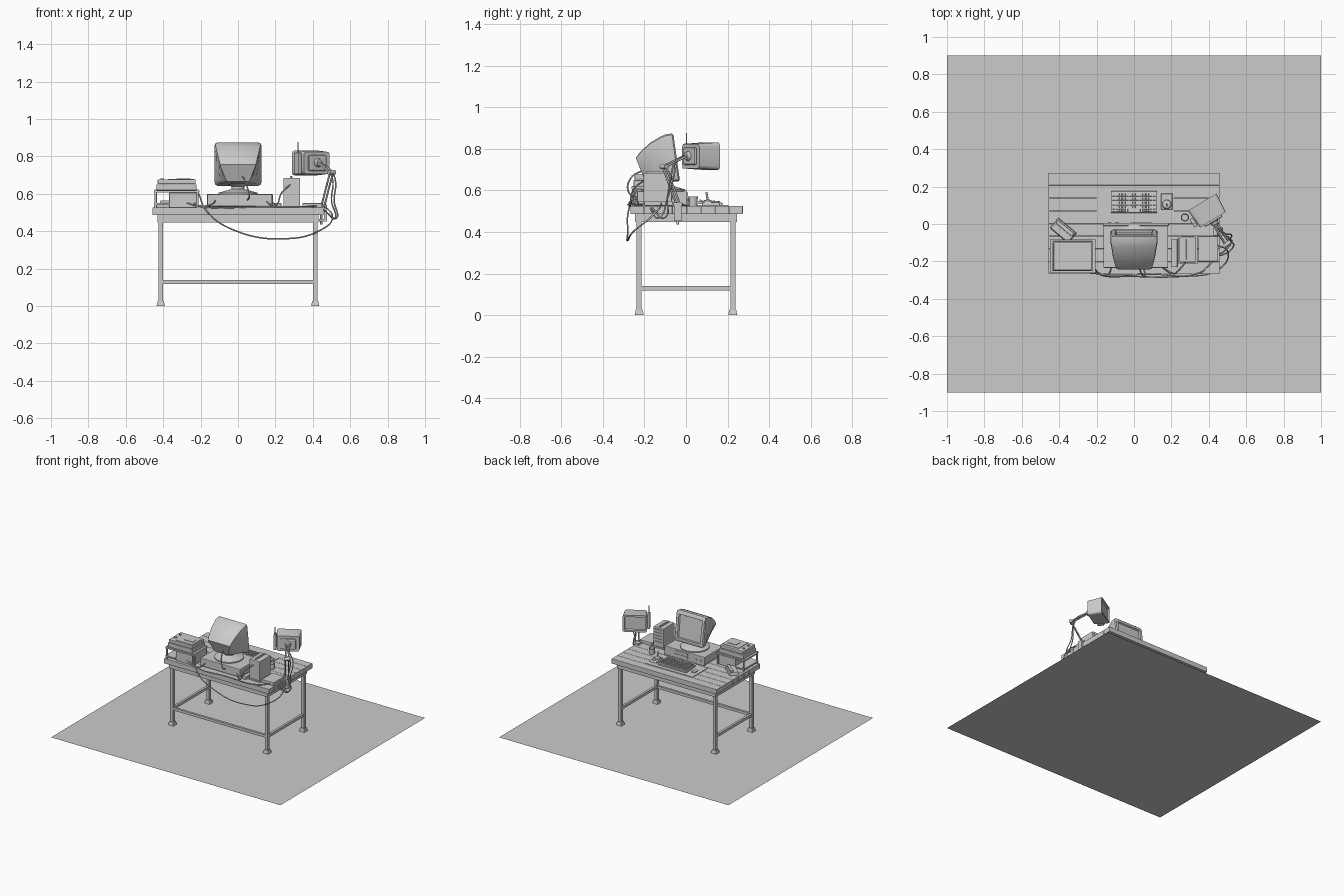
import bpy, bmesh, math
from mathutils import Vector, Matrix


def finish(name, bm, smooth=False):
    bmesh.ops.recalc_face_normals(bm, faces=bm.faces)
    me = bpy.data.meshes.new(name)
    bm.to_mesh(me)
    bm.free()
    ob = bpy.data.objects.new(name, me)
    bpy.context.collection.objects.link(ob)
    if smooth:
        for o in bpy.context.selected_objects:
            o.select_set(False)
        ob.select_set(True)
        bpy.context.view_layer.objects.active = ob
        bpy.ops.object.shade_smooth_by_angle(angle=math.radians(35))
    return ob


def box(name, x, y, z, bevel=0.0, taper=1.0, mat=None):
    """Box from (min, max) ranges, optional bevel, top taper and transform."""
    bm = bmesh.new()
    bmesh.ops.create_cube(bm, size=1)
    for v in bm.verts:
        k = taper if v.co.z > 0 else 1
        v.co = Vector(((x[0] + x[1]) / 2 + v.co.x * k * (x[1] - x[0]),
                       (y[0] + y[1]) / 2 + v.co.y * k * (y[1] - y[0]),
                       (z[0] + z[1]) / 2 + v.co.z * (z[1] - z[0])))
    if bevel:
        bmesh.ops.bevel(bm, geom=bm.edges[:], offset=bevel, segments=2, profile=0.5, affect='EDGES')
    if mat:
        bm.transform(mat)
    return finish(name, bm)


def rod(name, a, b, r, r2=None, seg=12):
    """Cylinder or cone between two points."""
    a, b = Vector(a), Vector(b)
    bm = bmesh.new()
    bmesh.ops.create_cone(bm, cap_ends=True, segments=seg, radius1=r,
                          radius2=r if r2 is None else r2, depth=(b - a).length)
    bm.transform(Matrix.Translation((a + b) / 2) @ (b - a).to_track_quat('Z', 'Y').to_matrix().to_4x4())
    return finish(name, bm, True)


def lathe(name, profile, loc, seg=24):
    bm = bmesh.new()
    vs = [bm.verts.new((r, 0, z)) for r, z in profile]
    es = [bm.edges.new(p) for p in zip(vs, vs[1:])]
    bmesh.ops.spin(bm, geom=vs + es, cent=(0, 0, 0), axis=(0, 0, 1), angle=math.tau, steps=seg)
    bmesh.ops.remove_doubles(bm, verts=bm.verts, dist=1e-5)
    bm.transform(Matrix.Translation(loc))
    return finish(name, bm, True)


def cable(name, pts, r=0.004):
    cu = bpy.data.curves.new(name, 'CURVE')
    cu.dimensions = '3D'
    cu.bevel_depth, cu.bevel_resolution, cu.resolution_u = r, 1, 6
    sp = cu.splines.new('BEZIER')
    sp.bezier_points.add(len(pts) - 1)
    for bp, p in zip(sp.bezier_points, pts):
        bp.co = p
        bp.handle_left_type = bp.handle_right_type = 'AUTO'
    ob = bpy.data.objects.new(name, cu)
    bpy.context.collection.objects.link(ob)


# Floor sheet
bm = bmesh.new()
bmesh.ops.create_grid(bm, x_segments=1, y_segments=1, size=1)
bm.transform(Matrix.Diagonal((1, 0.9, 1, 1)))
finish("floor_sheet", bm)

# Desk: planks, apron, legs, feet, stretchers
for i in range(8):
    y = -0.268 + i * 0.0678
    box("desk_plank", (-0.458, 0.458), (y, y + 0.0665), (0.487, 0.526), 0.002)
for s in (-1, 1):
    box("long_apron", (-0.43, 0.43), (s * 0.234 - 0.011, s * 0.234 + 0.011), (0.447, 0.488))
    box("side_apron", (s * 0.419 - 0.011, s * 0.419 + 0.011), (-0.224, 0.224), (0.447, 0.488))
    box("side_stretcher", (s * 0.413 - 0.009, s * 0.413 + 0.009), (-0.225, 0.225), (0.118, 0.139))
    for t in (-1, 1):
        x, y = s * 0.413, t * 0.225
        box("desk_leg", (x - 0.012, x + 0.012), (y - 0.012, y + 0.012), (0.02, 0.487))
        box("leg_foot", (x - 0.022, x + 0.022), (y - 0.022, y + 0.022), (0, 0.027), 0, 0.75)
box("rear_stretcher", (-0.413, 0.413), (-0.234, -0.216), (0.118, 0.139))

# Desktop computer case with front details
box("computer_case", (-0.163, 0.183), (-0.235, -0.005), (0.533, 0.597), 0.004)
box("case_front", (-0.166, 0.186), (-0.01, 0.006), (0.53, 0.6), 0.003)
for x in (-0.14, 0.16):
    for y in (-0.2, -0.04):
        box("case_foot", (x - 0.012, x + 0.012), (y - 0.012, y + 0.012), (0.526, 0.534))
for z in (0.55, 0.575):
    box("drive_slot", (-0.02, 0.1), (0.004, 0.009), (z, z + 0.014))
for x in (-0.13, -0.09):
    rod("case_button", (x, 0.004, 0.565), (x, 0.012, 0.565), 0.008)

# Monitor stand and lofted monitor shell
lathe("monitor_stand", [(0, 0.597), (0.105, 0.597), (0.105, 0.605), (0.06, 0.618), (0.035, 0.625),
                        (0.035, 0.638), (0.06, 0.655), (0, 0.662)], (0, -0.11, 0))
# each section: bottom y, z, half width, then top y, z, half width
sections = [(-0.030, 0.652, 0.118, -0.060, 0.866, 0.122), (-0.036, 0.643, 0.126, -0.068, 0.874, 0.127),
            (-0.068, 0.643, 0.126, -0.098, 0.870, 0.127), (-0.085, 0.652, 0.116, -0.125, 0.858, 0.122),
            (-0.140, 0.656, 0.095, -0.172, 0.830, 0.116), (-0.185, 0.660, 0.072, -0.218, 0.788, 0.106),
            (-0.205, 0.665, 0.060, -0.242, 0.757, 0.098)]
bm = bmesh.new()
rings = []
for yb, zb, wb, yt, zt, wt in sections:
    ring = []
    for u, v in ((-.88, 0), (.88, 0), (.97, .03), (1, .1), (1, .9), (.97, .97), (.88, 1),
                 (-.88, 1), (-.97, .97), (-1, .9), (-1, .1), (-.97, .03)):
        w = wb + (wt - wb) * v
        ring.append(bm.verts.new((u * w, yb + (yt - yb) * v, zb + (zt - zb) * v)))
    rings.append(ring)
for a, b in zip(rings, rings[1:]):
    for i in range(12):
        bm.faces.new((a[i], a[i - 1], b[i - 1], b[i]))
front = bm.faces.new(rings[0])
bm.faces.new(rings[-1][::-1])
bmesh.ops.recalc_face_normals(bm, faces=bm.faces)
bmesh.ops.inset_individual(bm, faces=[front], thickness=0.02, depth=0)
bmesh.ops.inset_individual(bm, faces=[front], thickness=0.006, depth=-0.01)
finish("monitor_shell", bm, True)

# Mat, keyboard, small pad
box("desk_mat", (-0.2, 0.215), (0.012, 0.205), (0.526, 0.530))
tilt = Matrix.Translation((0, 0.117, 0.537)) @ Matrix.Rotation(math.radians(-4), 4, 'X')
box("keyboard_body", (-0.124, 0.124), (-0.058, 0.058), (-0.006, 0.008), 0.003, 1, tilt)
for r in range(5):
    y = 0.038 - r * 0.021
    for c in range(13):
        if r == 4 and 3 < c < 9:
            continue
        x = -0.108 + c * 0.018
        box("keyboard_key", (x - 0.0075, x + 0.0075), (y - 0.008, y + 0.008), (0.007, 0.015), 0, 0.8, tilt)
box("space_key", (-0.036, 0.036), (-0.054, -0.038), (0.007, 0.015), 0, 0.9, tilt)
box("small_pad", (-0.175, -0.145), (0.098, 0.143), (0.53, 0.538), 0.002)

# Joystick and mug
box("stick_base", (0.143, 0.207), (0.075, 0.165), (0.529, 0.543), 0.004, 0.9)
lathe("stick_boot", [(0.026, 0.54), (0.022, 0.55), (0.008, 0.556), (0, 0.556)], (0.175, 0.105, 0))
rod("stick_shaft", (0.175, 0.105, 0.55), (0.175, 0.098, 0.592), 0.005)
rod("stick_button", (0.175, 0.148, 0.54), (0.175, 0.148, 0.549), 0.011)
lathe("mug", [(0, 0.526), (0.02, 0.526), (0.022, 0.57), (0.019, 0.57), (0.017, 0.532), (0, 0.532)], (0.272, 0.035, 0))

# Upright unit and flat box beside it
box("upright_unit", (0.243, 0.332), (-0.205, -0.068), (0.53, 0.685), 0.004)
box("unit_base", (0.235, 0.34), (-0.21, -0.062), (0.526, 0.536))
box("unit_handle", (0.279, 0.291), (-0.19, -0.08), (0.684, 0.694), 0.002)
for i in range(5):
    z = 0.56 + i * 0.024
    box("unit_front_strip", (0.255, 0.32), (-0.07, -0.063), (z, z + 0.014))
box("flat_box", (0.345, 0.45), (-0.2, -0.065), (0.526, 0.55), 0.003)
box("adapter_block", (0.2, 0.232), (-0.23, -0.08), (0.526, 0.55), 0.003)

# Stack at the left: shelf, block and top machine
box("shelf_board", (-0.45, -0.207), (-0.262, -0.082), (0.606, 0.618))
box("lower_board", (-0.45, -0.365), (-0.262, -0.082), (0.54, 0.55))
box("shelf_block", (-0.368, -0.212), (-0.25, -0.09), (0.526, 0.606), 0.003)
for x in (-0.44, -0.217):
    for y in (-0.255, -0.089):
        rod("shelf_post", (x, y, 0.526), (x, y, 0.622), 0.006)
box("machine_body", (-0.436, -0.222), (-0.252, -0.092), (0.618, 0.65), 0.004)
box("machine_lid", (-0.43, -0.226), (-0.248, -0.098), (0.652, 0.677), 0.005)
box("lid_panel", (-0.375, -0.235), (-0.235, -0.12), (0.675, 0.68), 0.001)
box("lid_window", (-0.33, -0.255), (-0.2, -0.15), (0.679, 0.683))
for y in (-0.2, -0.14):
    rod("lid_knob", (-0.405, y, 0.675), (-0.405, y, 0.683), 0.01)

# Handset lying at an angle
turn = Matrix.Translation((-0.378, -0.035, 0.526)) @ Matrix.Rotation(math.radians(-40), 4, 'Z')
box("handset_body", (-0.065, 0.065), (-0.036, 0.036), (0, 0.024), 0.004, 0.92, turn)
box("handset_bar", (-0.055, 0.055), (0.004, 0.026), (0.023, 0.038), 0.004, 1, turn)

# Small screen on arm: local +y is the screen side
head = Matrix.Translation((0.393, 0.07, 0.765)) @ Matrix.Rotation(math.radians(31), 4, 'Z')
bm = bmesh.new()
bmesh.ops.create_cube(bm, size=1)
for v in bm.verts:
    k = 1 if v.co.y > 0 else 0.9
    v.co = Vector((v.co.x * 0.178 * k, v.co.y * 0.11, v.co.z * 0.132 * k))
face = max(bm.faces, key=lambda f: f.calc_center_median().y)
side = [e for e in bm.edges if abs(e.verts[0].co.y - e.verts[1].co.y) > 0.05]
bmesh.ops.bevel(bm, geom=side, offset=0.016, segments=3, profile=0.5, affect='EDGES')
face = max(bm.faces, key=lambda f: f.calc_center_median().y)
bmesh.ops.recalc_face_normals(bm, faces=bm.faces)
bmesh.ops.inset_individual(bm, faces=[face], thickness=0.014, depth=0)
bmesh.ops.inset_individual(bm, faces=[face], thickness=0.004, depth=-0.012)
bm.transform(head)
finish("arm_screen", bm, True)
box("screen_back_plate", (-0.055, 0.055), (-0.068, -0.05), (-0.042, 0.042), 0.008, 1, head)
hub = head @ Vector((0, -0.085, 0))
rod("back_hub", head @ Vector((0, -0.06, 0)), hub, 0.026, 0.018, 16)
box("side_receiver", (-0.106, -0.086), (-0.04, 0.01), (-0.06, 0.055), 0.003, 1, head)
tip = head @ Vector((-0.097, -0.02, 0))
rod("antenna", (tip.x, tip.y, 0.81), (tip.x, tip.y, 0.877), 0.003)

# Arm with desk clamp
elbow, foot = Vector((0.5, -0.105, 0.715)), Vector((0.455, -0.04, 0.54))
for d in (-0.008, 0.008):
    o = Vector((d, d, 0))
    rod("upper_arm", hub + o, elbow + o, 0.005)
    rod("lower_arm", elbow + o, foot + o, 0.005)
rod("elbow_joint", elbow - Vector((0.016, 0.012, 0)), elbow + Vector((0.016, 0.012, 0)), 0.013)
box("clamp_top", (0.425, 0.475), (-0.062, -0.018), (0.526, 0.542), 0.002)
box("clamp_spine", (0.461, 0.475), (-0.058, -0.022), (0.455, 0.53))
box("clamp_jaw", (0.432, 0.475), (-0.058, -0.022), (0.452, 0.464))
rod("clamp_screw", (0.445, -0.04, 0.435), (0.445, -0.04, 0.487), 0.006)

# Cables
cable("long_cable", [(-0.21, -0.24, 0.6), (-0.17, -0.275, 0.51), (-0.02, -0.28, 0.405), (0.26, -0.28, 0.36),
                     (0.44, -0.25, 0.405), (0.505, -0.16, 0.48), (0.46, -0.12, 0.532), (0.42, -0.13, 0.545)])
for d in (0, 0.014):
    cable("arm_cable", [hub, (0.47 + d, -0.05, 0.74), (0.505 + d, -0.07 + d, 0.68), (0.5 + d, -0.09, 0.56),
                        (0.52 + d / 2, -0.1 - 2 * d, 0.47), (0.475, -0.15 - d, 0.5), (0.43, -0.17, 0.54)])
cable("screen_cable", [(0.02, -0.2, 0.7), (0.04, -0.265, 0.66), (0.06, -0.275, 0.59), (0.05, -0.23, 0.565)])
cable("unit_cable", [(0.15, -0.23, 0.56), (0.2, -0.262, 0.535), (0.23, -0.255, 0.6), (0.28, -0.2, 0.65)])
cable("desk_edge_cable", [(-0.3, -0.24, 0.56), (-0.2, -0.265, 0.532), (0.1, -0.268, 0.53), (0.35, -0.262, 0.532), (0.42, -0.2, 0.535)])
cable("case_cable", [(-0.12, -0.23, 0.565), (-0.14, -0.27, 0.545), (-0.2, -0.262, 0.535), (-0.25, -0.24, 0.56)])
